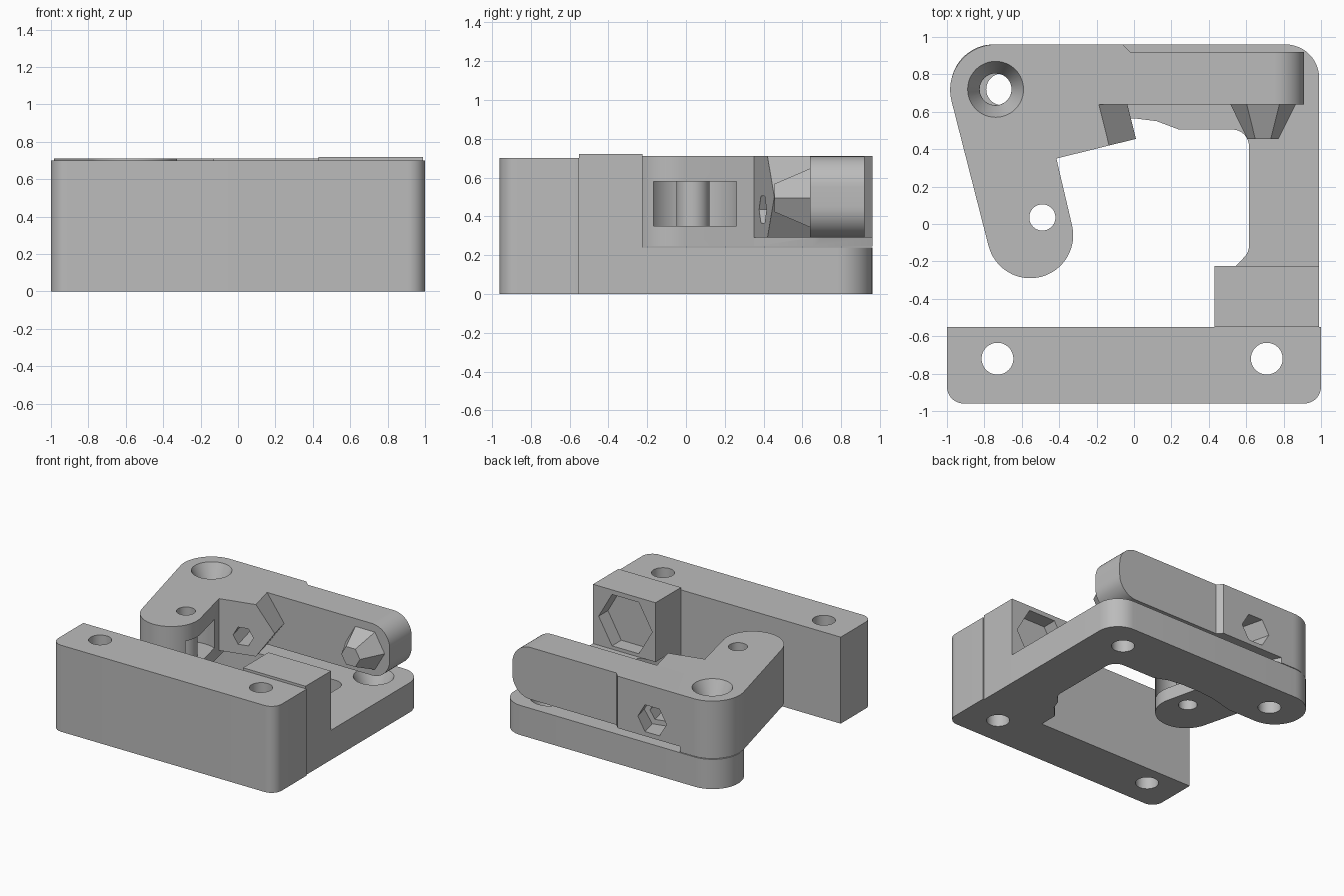
import bpy, bmesh, math
from mathutils import Vector, Matrix

old = bpy.data.objects.get("Cube")
if old:
    bpy.data.objects.remove(old, do_unlink=True)

grey = bpy.data.materials.new("plain_grey")
grey.use_nodes = True
colour = (0.5, 0.5, 0.5, 1)
grey.diffuse_color = colour
grey.node_tree.nodes["Principled BSDF"].inputs["Base Color"].default_value = colour

X, Y, Z = Vector((1, 0, 0)), Vector((0, 1, 0)), Vector((0, 0, 1))


def arc(cx, cy, r, a0, a1, n=24):
    angles = [math.radians(a0 + (a1 - a0) * i / n) for i in range(n + 1)]
    return [(cx + r * math.cos(a), cy + r * math.sin(a)) for a in angles]


def ring(r, n=48):
    return arc(0, 0, r, 0, 360, n)[:-1]


def rounded(corners, n=12):
    """Polygon from (x, y, radius) corners, with the corners filleted."""
    out = []
    for i, (x, y, r) in enumerate(corners):
        p = Vector((x, y))
        if not r:
            out.append((x, y))
            continue
        a = (Vector(corners[i - 1][:2]) - p).normalized()
        b = (Vector(corners[(i + 1) % len(corners)][:2]) - p).normalized()
        half = a.angle(b) / 2
        c = p + (a + b).normalized() * (r / math.sin(half))
        s = p + a * (r / math.tan(half)) - c
        e = p + b * (r / math.tan(half)) - c
        turn = math.atan2(s.x * e.y - s.y * e.x, s.dot(e))
        for k in range(n + 1):
            q = c + Matrix.Rotation(turn * k / n, 2) @ s
            out.append((q.x, q.y))
    return out


def prism(name, pts, depth, origin=(0, 0, 0), u=X, v=Y, w=Z, taper=1.0):
    """Profile in the u-v plane, extruded along w; taper scales the far end."""
    bm = bmesh.new()
    o = Vector(origin)
    near = [bm.verts.new(o + u * a + v * b) for a, b in pts]
    far = [bm.verts.new(o + (u * a + v * b) * taper + w * depth) for a, b in pts]
    bm.faces.new(near)
    bm.faces.new(far)
    for i in range(len(pts)):
        bm.faces.new((near[i - 1], near[i], far[i], far[i - 1]))
    bmesh.ops.recalc_face_normals(bm, faces=bm.faces)
    mesh = bpy.data.meshes.new(name)
    bm.to_mesh(mesh)
    bm.free()
    mesh.materials.append(grey)
    ob = bpy.data.objects.new(name, mesh)
    bpy.context.collection.objects.link(ob)
    return ob


def combine(target, tools, operation):
    for tool in tools:
        tool.hide_render = True
        mod = target.modifiers.new("combine", 'BOOLEAN')
        mod.operation, mod.solver, mod.object = operation, 'EXACT', tool
        bpy.context.view_layer.objects.active = target
        bpy.ops.object.modifier_apply(modifier=mod.name)
        bpy.data.objects.remove(tool, do_unlink=True)


def hole(x, y, r=0.085):
    return prism("hole_cutter", ring(r), 2, (x, y, -0.5))


def countersink(x, y, top):
    return prism("sink_cutter", ring(0.15), -0.13, (x, y, top + 0.001), taper=0.57)


# Base plate with its L-shaped opening
base = prism("base_plate", rounded([
    (0.43, -0.56, 0), (0.99, -0.56, 0), (0.99, 0.96, 0.18), (-0.98, 0.96, 0.229),
    (-0.98, 0.5, 0.229), (-0.5, 0.5, 0), (-0.3, 0.55, 0), (-0.16, 0.565, 0),
    (0, 0.565, 0), (0.12, 0.55, 0), (0.24, 0.505, 0), (0.615, 0.505, 0.09),
    (0.615, -0.15, 0.09), (0.545, -0.225, 0), (0.52, -0.3, 0), (0.43, -0.4, 0)]), 0.24)
combine(base, [hole(-0.705, 0.72), hole(0.71, 0.72), countersink(0.71, 0.72, 0.24)], 'DIFFERENCE')

# Tall front bar with two screw holes
front_bar = prism("front_bar", rounded([
    (-1, -0.96, 0.09), (1, -0.96, 0.09), (1, -0.55, 0), (-1, -0.55, 0)]), 0.70)
combine(front_bar, [hole(-0.73, -0.72), hole(0.71, -0.72)], 'DIFFERENCE')

# Spring block with a hexagonal pocket facing the arm
block = prism("spring_block", [(0.43, -0.55), (0.99, -0.55), (0.99, -0.225), (0.43, -0.225)],
              0.48, (0, 0, 0.24))
combine(block, [prism("pocket_cutter", ring(0.24, 6), -0.12, (0.70, -0.224, 0.475), X, Z, Y)],
        'DIFFERENCE')

# Lever body running from the pivot corner to the rounded idler end
lever = prism("lever_arm", arc(-0.555, -0.06, 0.23, 194, 374)
              + [(-0.415, 0.35), (-0.47, 0.66), (-0.62, 0.96)]
              + arc(-0.74, 0.717, 0.243, 90, 194), 0.465, (0, 0, 0.245))

# Long arm with a rounded end, its thicker back pad and the tilted boss
arm = prism("arm_bar", rounded([
    (-0.7, 0.29, 0), (0.91, 0.29, 0.16), (0.91, 0.71, 0.16), (-0.7, 0.71, 0)]),
    0.28, (0, 0.64, 0), X, Z, Y)
pad = prism("back_pad", [(-0.73, 0.7), (-0.02, 0.7), (-0.02, 0.92), (-0.06, 0.96), (-0.73, 0.96)],
            0.42, (0, 0, 0.29))
along = Vector((0.971, 0.24, 0))
across = Vector((-0.24, 0.971, 0))
boss = prism("tilted_boss", [(-0.05, 0.29), (0.29, 0.29), (0.438, 0.5), (0.29, 0.71), (-0.05, 0.71)],
             0.4, (-0.415, 0.35, 0), along, Z, across)
# Hexagonal spring peg
peg = prism("spring_peg", ring(0.185, 6), -0.205, (0.69, 0.66, 0.495), X, Z, Y, taper=0.45)
combine(lever, [arm, pad, boss, peg], 'UNION')

# Pivot hole, axle hole, idler cavity and the tilted hexagonal nut passage
bore_start = Vector((-0.23, 0.395, 0.435))
combine(lever, [
    hole(-0.74, 0.72), countersink(-0.74, 0.72, 0.71),
    prism("idler_cutter", ring(0.245), 0.23, (-0.49, 0.035, 0.35)),
    hole(-0.49, 0.035, 0.07),
    prism("bore_cutter", ring(0.08, 6), 1, bore_start - across * 0.2, along, Z, across),
    prism("nut_cutter", ring(0.125, 6), 0.4, bore_start + across * 0.42, along, Z, across),
], 'DIFFERENCE')

# Hollow axle inside the idler cavity
axle = prism("idler_axle", ring(0.085), 0.24, (-0.49, 0.035, 0.345))
combine(axle, [hole(-0.49, 0.035, 0.07)], 'DIFFERENCE')

# Smooth the curved walls and keep the edges crisp
for ob in (base, front_bar, block, lever, axle):
    bpy.ops.object.select_all(action='DESELECT')
    ob.select_set(True)
    bpy.context.view_layer.objects.active = ob
    bpy.ops.object.shade_smooth_by_angle(angle=math.radians(25))
